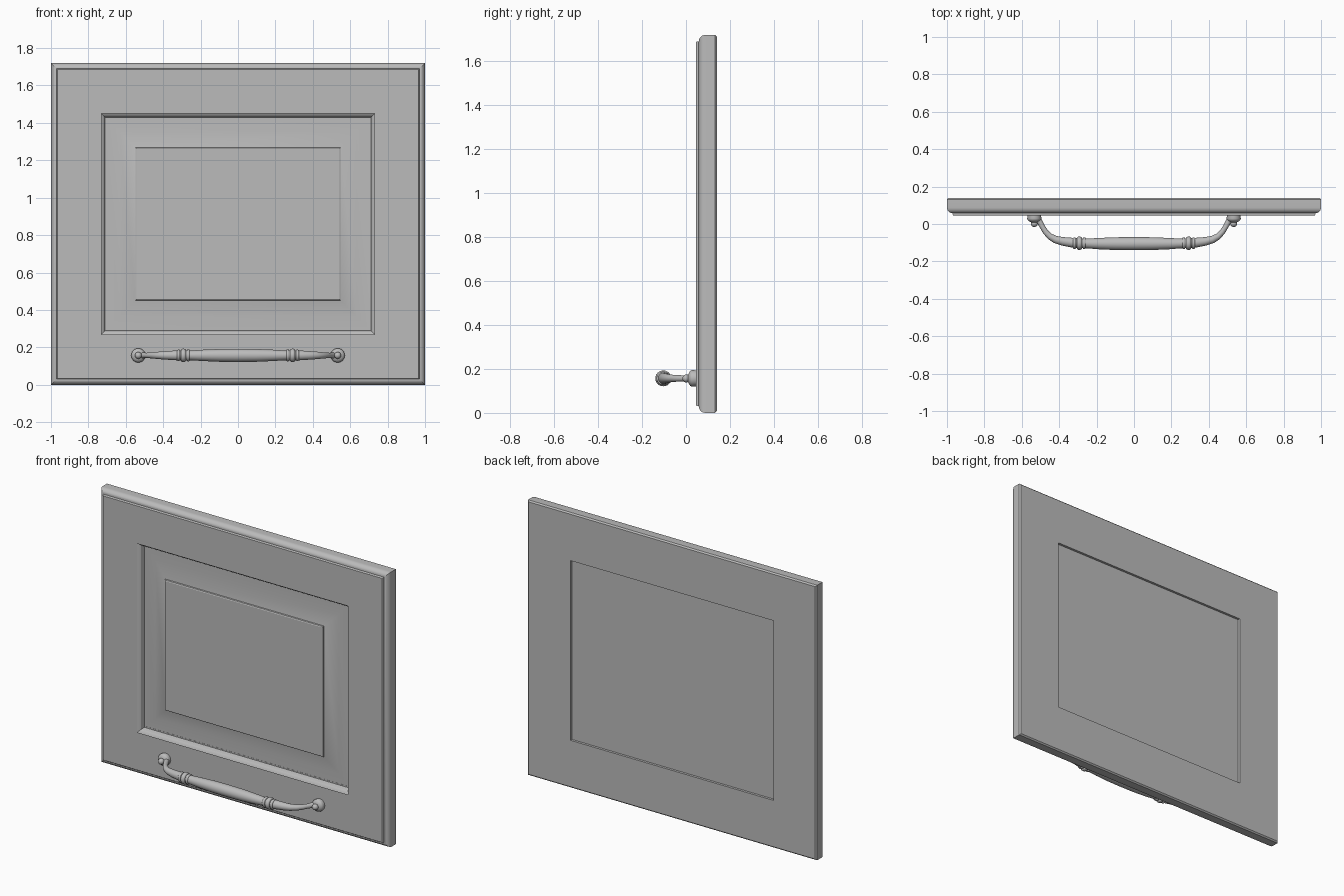
import bpy, bmesh, math
from mathutils import Vector

cube = bpy.data.objects.get("Cube")
if cube:
    bpy.data.objects.remove(cube)

grey = bpy.data.materials.new("grey")
grey.use_nodes = True
grey.diffuse_color = (0.5, 0.5, 0.5, 1)
grey.node_tree.nodes["Principled BSDF"].inputs["Base Color"].default_value = (0.5, 0.5, 0.5, 1)

HEIGHT = 1.72
HANDLE_Z = 0.157


def finish(name, bm, angle):
    bmesh.ops.recalc_face_normals(bm, faces=bm.faces)
    mesh = bpy.data.meshes.new(name)
    bm.to_mesh(mesh)
    bm.free()
    mesh.materials.append(grey)
    obj = bpy.data.objects.new(name, mesh)
    bpy.context.collection.objects.link(obj)
    bpy.ops.object.select_all(action="DESELECT")
    obj.select_set(True)
    bpy.context.view_layer.objects.active = obj
    bpy.ops.object.shade_smooth_by_angle(angle=math.radians(angle))
    return obj


def bridge(bm, rings, closed):
    pairs = list(zip(rings, rings[1:]))
    if closed:
        pairs.append((rings[-1], rings[0]))
    for a, b in pairs:
        n = len(a)
        for i in range(n):
            j = (i + 1) % n
            bm.faces.new((a[i], a[j], b[j], b[i]))
    if not closed:
        bm.faces.new(rings[0])
        bm.faces.new(rings[-1])


def moulding(name, profile, closed):
    """Carry a profile of (inset from the door edge, y) round a mitred rectangle."""
    bm = bmesh.new()
    rings = []
    for inset, y in profile:
        x, low, high = 1 - inset, inset, HEIGHT - inset
        rings.append([bm.verts.new(p) for p in
                      ((-x, y, low), (x, y, low), (x, y, high), (-x, y, high))])
    bridge(bm, rings, closed)
    return finish(name, bm, 25)


def tube(name, path, sides=24, angle=40):
    """Round sweep through (x, y, radius) points at the handle height."""
    bm = bmesh.new()
    up = Vector((0, 0, 1))
    pts = [Vector((x, y, HANDLE_Z)) for x, y, r in path]
    rings = []
    for i, p in enumerate(pts):
        along = (pts[min(i + 1, len(pts) - 1)] - pts[max(i - 1, 0)]).normalized()
        side = up.cross(along)
        turns = [math.tau * k / sides for k in range(sides)]
        rings.append([bm.verts.new(p + path[i][2] * (side * math.cos(t) + up * math.sin(t)))
                      for t in turns])
    bridge(bm, rings, False)
    return finish(name, bm, angle)


# Door frame: rounded outer edge, raised front face, sloped inner edge
edge = [(0.03 - 0.03 * math.sin(t), 0.088 - 0.03 * math.cos(t))
        for t in (math.pi / 2 * k / 6 for k in range(7))]
moulding("door_frame", [(0.27, 0.045), (0.034, 0.045), (0.031, 0.049)] + edge +
         [(0, 0.132), (0.008, 0.14), (0.298, 0.14), (0.298, 0.088),
          (0.29, 0.088), (0.284, 0.066), (0.274, 0.056), (0.265, 0.052)], True)

# Raised centre panel, with a plain recessed back
moulding("centre_panel", [(0.28, 0.125), (0.28, 0.089), (0.365, 0.089), (0.451, 0.066),
                          (0.453, 0.058), (0.458, 0.055)], False)

# Handle: slim curved arms and a swelling grip
half = [(0.515, 0.03, 0.017), (0.503, 0.01, 0.015), (0.49, -0.015, 0.014),
        (0.473, -0.042, 0.015), (0.45, -0.066, 0.017), (0.42, -0.083, 0.02),
        (0.38, -0.093, 0.023), (0.33, -0.1, 0.026), (0.25, -0.104, 0.026),
        (0.19, -0.105, 0.03), (0.1, -0.105, 0.034)]
tube("handle_bar", [(-x, y, r) for x, y, r in half] + [(0, -0.105, 0.035)] + half[::-1])

for label, s in (("left", 1), ("right", -1)):
    # Three turned rings between each arm and the grip
    for n, (x, r, w) in enumerate(((0.318, 0.031, 0.008), (0.292, 0.036, 0.014),
                                   (0.266, 0.032, 0.008))):
        bead = [(s * x - w * math.cos(t), -0.103, r - w * (1 - math.sin(t)) * 0.7)
                for t in (math.pi * k / 8 for k in range(9))]
        tube(f"{label}_handle_ring_{n + 1}", bead)
    # Round mount with a domed face and a ball-headed fixing
    x = s * 0.533
    tube(f"{label}_mount", [(x, 0.05, 0.036), (x, 0.028, 0.038), (x, 0.02, 0.035),
                            (x, 0.014, 0.026), (x, 0.008, 0.014)])
    tube(f"{label}_fixing_ball",
         [(x, 0.002 - 0.018 * math.cos(t), 0.018 * math.sin(t) + 0.0005)
          for t in (math.pi * k / 10 for k in range(11))], 16)
